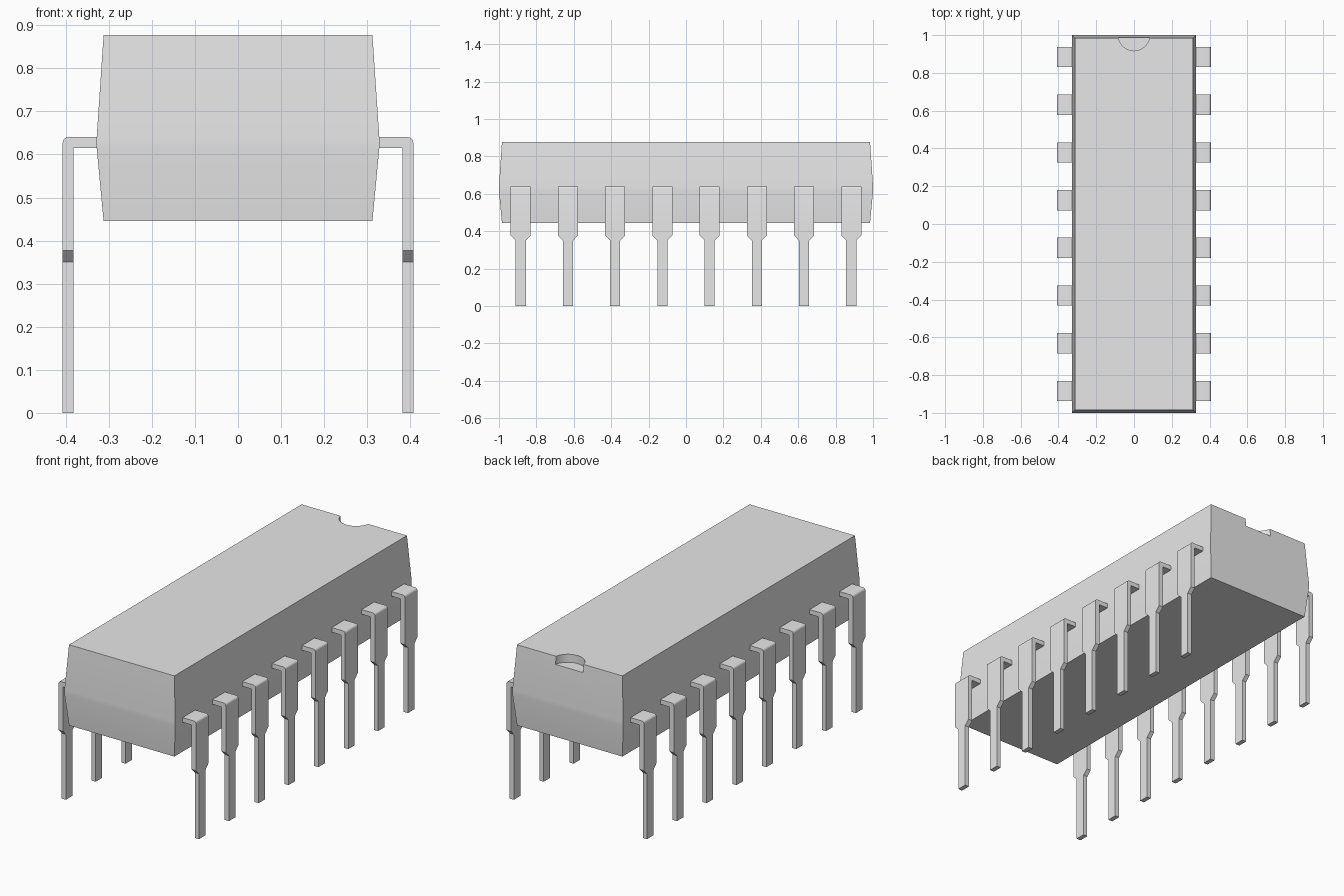
import bpy
import bmesh
from math import sin, cos, pi

cube = bpy.data.objects.get("Cube")
if cube:
    bpy.data.objects.remove(cube, do_unlink=True)

grey = bpy.data.materials.new("light_grey")
grey.use_nodes = True
colour = (0.8, 0.8, 0.8, 1)
grey.diffuse_color = colour
grey.node_tree.nodes["Principled BSDF"].inputs["Base Color"].default_value = colour


def loft(name, rings):
    """Mesh skinned over a list of four-point rings, capped at both ends."""
    bm = bmesh.new()
    loops = [[bm.verts.new(p) for p in ring] for ring in rings]
    for a, b in zip(loops, loops[1:]):
        for i in range(4):
            j = (i + 1) % 4
            bm.faces.new((a[i], a[j], b[j], b[i]))
    bm.faces.new(loops[0])
    bm.faces.new(loops[-1])
    bmesh.ops.remove_doubles(bm, verts=bm.verts, dist=0.0001)
    bmesh.ops.recalc_face_normals(bm, faces=bm.faces)
    mesh = bpy.data.meshes.new(name)
    bm.to_mesh(mesh)
    bm.free()
    mesh.materials.append(grey)
    return mesh


def place(name, mesh):
    obj = bpy.data.objects.new(name, mesh)
    bpy.context.collection.objects.link(obj)
    return obj


def smooth(obj):
    bpy.ops.object.select_all(action="DESELECT")
    obj.select_set(True)
    bpy.context.view_layer.objects.active = obj
    bpy.ops.object.shade_smooth_by_angle(angle=pi / 6)


# Body: a block drafted above and below a thin parting band
def rectangle(x, y, z):
    return [(-x, -y, z), (x, -y, z), (x, y, z), (-x, y, z)]


body = place("body", loft("body", [
    rectangle(0.312, 0.984, 0.445),
    rectangle(0.328, 1.0, 0.615),
    rectangle(0.328, 1.0, 0.64),
    rectangle(0.312, 0.984, 0.877),
]))

# Half-round notch in the top of the back end
bpy.ops.mesh.primitive_cylinder_add(vertices=48, radius=0.083, depth=0.2,
                                    location=(0, 1.0, 0.934))
cutter = bpy.context.object
cutter.name = "notch_cutter"
cutter.data.materials.append(grey)
bpy.ops.object.select_all(action="DESELECT")
body.select_set(True)
bpy.context.view_layer.objects.active = body
cut = body.modifiers.new("notch", "BOOLEAN")
cut.operation = "DIFFERENCE"
cut.solver = "EXACT"
cut.object = cutter
bpy.ops.object.modifier_apply(modifier=cut.name)
bpy.data.objects.remove(cutter, do_unlink=True)
smooth(body)

# Pin: a strip with a rounded bend, narrowing to a thin leg
OUTER, INNER, TOP, UNDER = 0.407, 0.382, 0.64, 0.615
WIDE, THIN, BEND = 0.0535, 0.027, 0.013


def strip(outer, inner, w):
    return [(outer[0], -w, outer[1]), (outer[0], w, outer[1]),
            (inner[0], w, inner[1]), (inner[0], -w, inner[1])]


rings = [strip((0.32, TOP), (0.32, UNDER), WIDE)]
for k in range(6):
    a = pi / 2 * (1 - k / 5)
    corner = (OUTER - BEND + BEND * cos(a), TOP - BEND + BEND * sin(a))
    rings.append(strip(corner, (INNER, UNDER), WIDE))
for z, w in ((0.377, WIDE), (0.35, THIN), (0, THIN)):
    rings.append(strip((OUTER, z), (INNER, z), w))
pin_mesh = loft("pin", rings)

# Two rows of eight pins
for side, turn in (("left", 0), ("right", pi)):
    for n in range(8):
        pin = place(f"{side}_pin_{n + 1}", pin_mesh)
        pin.location.y = (n - 3.5) * 0.2525
        pin.rotation_euler.z = turn
smooth(pin)
